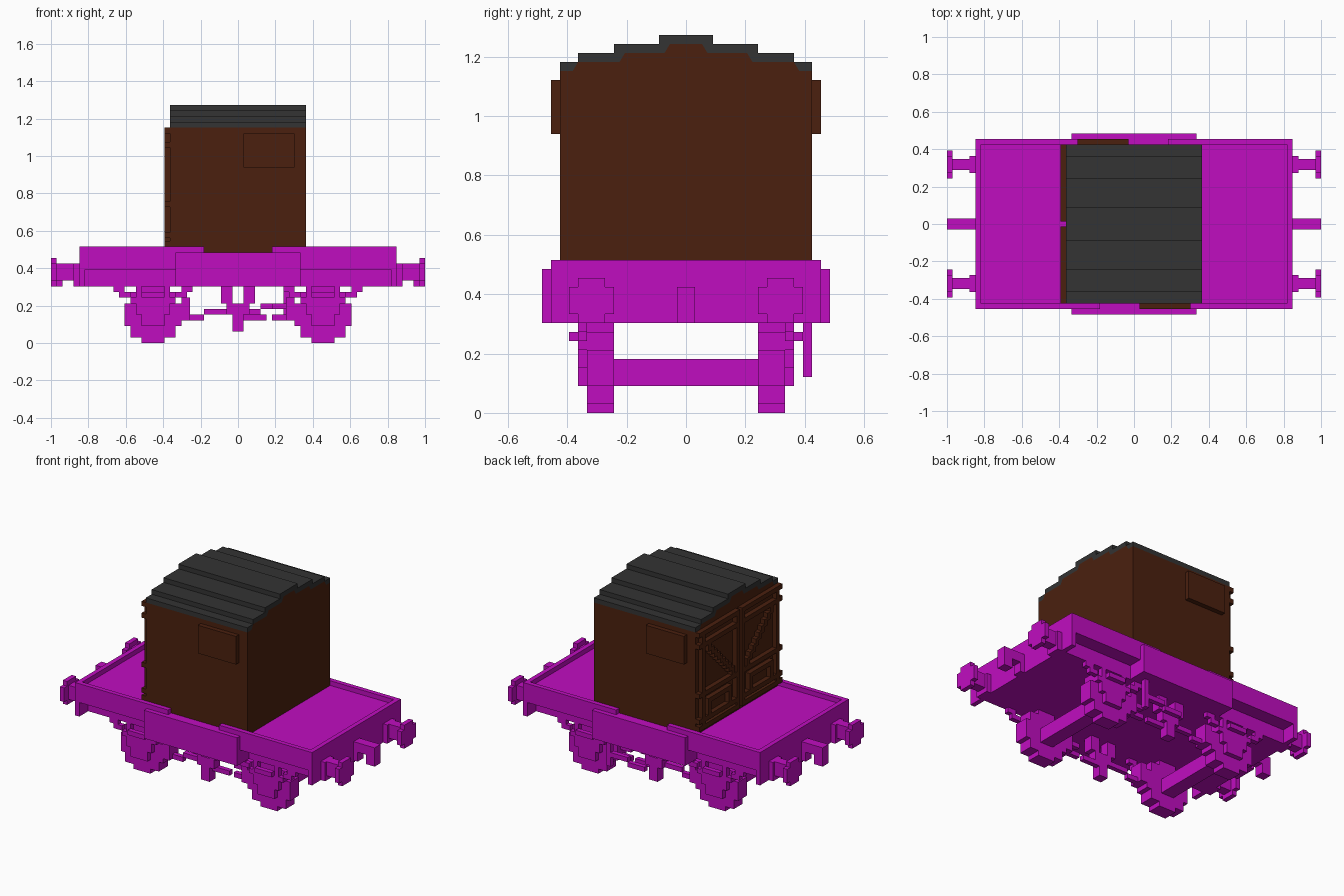
import bpy
import bmesh
from mathutils import Vector

cube = bpy.data.objects.get("Cube")
if cube:
    bpy.data.objects.remove(cube)

U = 1 / 33  # one block of the grid


def material(name, rgb):
    m = bpy.data.materials.new(name)
    m.use_nodes = True
    m.diffuse_color = (*rgb, 1)
    bsdf = next(n for n in m.node_tree.nodes if n.type == 'BSDF_PRINCIPLED')
    bsdf.inputs["Base Color"].default_value = (*rgb, 1)
    bsdf.inputs["Roughness"].default_value = 0.8
    return m


PURPLE = material("wagon purple", (0.53, 0.004, 0.53))
BROWN = material("container brown", (0.07, 0.0144, 0.0045))
GREY = material("roof grey", (0.033, 0.033, 0.033))


def finish(name, bm, mat):
    bmesh.ops.recalc_face_normals(bm, faces=bm.faces)
    mesh = bpy.data.meshes.new(name)
    bm.to_mesh(mesh)
    bm.free()
    mesh.materials.append(mat)
    ob = bpy.data.objects.new(name, mesh)
    bpy.context.collection.objects.link(ob)


def blocks(name, mat, boxes, mx=False, my=False):
    """Boxes as x, y and z ranges in blocks, mirrored in x and/or y."""
    bm = bmesh.new()
    for x0, x1, y0, y1, z0, z1 in boxes:
        for sx in ((1, -1) if mx else (1,)):
            for sy in ((1, -1) if my else (1,)):
                lo = Vector((x0, y0, z0))
                hi = Vector((x1, y1, z1))
                mid = (lo + hi) / 2
                vs = bmesh.ops.create_cube(bm, size=1)["verts"]
                for v in vs:
                    v.co = v.co * (hi - lo) + mid
                    v.co = Vector((v.co.x * sx, v.co.y * sy, v.co.z)) * U
    finish(name, bm, mat)


def extrude_x(name, mat, outline, x0, x1):
    """Closed y-z outline pulled along x."""
    bm = bmesh.new()
    face = bm.faces.new([bm.verts.new((x0 * U, y * U, z * U)) for y, z in outline])
    out = bmesh.ops.extrude_face_region(bm, geom=[face])
    moved = [g for g in out["geom"] if isinstance(g, bmesh.types.BMVert)]
    bmesh.ops.translate(bm, verts=moved, vec=((x1 - x0) * U, 0, 0))
    finish(name, bm, mat)


def mirrored(half):
    return half + [(-y, z) for y, z in reversed(half)]


# Container body and stepped roof
under = [(14, 38), (12.6, 38), (12, 39), (7.4, 39), (6.8, 40), (2.4, 40), (1.8, 41)]
over = [(14, 39), (12, 39), (12, 40), (8, 40), (8, 41), (3, 41), (3, 42)]
extrude_x("container_body", BROWN, mirrored([(14, 16)] + under), -12, 12)
extrude_x("container_roof", GREY, mirrored(over) + mirrored(under)[::-1], -12, 12)

# Side plates, one towards each end
blocks("side_plates", BROWN, [(1, 10, -15, -14, 31, 37), (-10, -1, 14, 15, 31, 37)])

# Door end: frames, hinge bars, mid rails and stepped diagonal braces
door = [
    (0.4, 1.4, 17, 38), (12, 13, 17, 38),
    (0.4, 14, 37, 38), (0.4, 14, 17, 18),
    (1, 14, 34.5, 35.5), (1, 14, 24, 25), (1, 14, 18.5, 19.5),
    (3, 11, 22, 23), (3, 4, 19, 23), (10, 11, 19, 23),
]
braces = [(2 + i, 3 + i, 25 + i, 26.6 + i) for i in range(9)]
blocks("container_doors", BROWN,
       [(-13, -12, *part) for part in door + braces], my=True)

# Wagon deck, recessed sole bars, end beams and low walls
blocks("wagon_deck", PURPLE, [(-28, 28, -15, 15, 13, 16)])
blocks("sole_frame", PURPLE, [(-27, 27, -12, 12, 10, 13)])
blocks("end_beams", PURPLE, [(27, 28, -15, 15, 10, 17)], mx=True)
blocks("side_walls", PURPLE, [(6, 27, 14, 15, 16, 17)], mx=True, my=True)
blocks("side_panels", PURPLE, [(-11, 11, 12, 16, 10, 16)], my=True)

# Buffers and coupling hooks
blocks("buffers", PURPLE, [
    (28, 29, 9, 12, 10, 14), (29, 32, 9.5, 11.5, 11, 14),
    (32, 33, 8, 13, 11, 14), (32, 33, 9, 12, 10, 15),
], mx=True, my=True)
blocks("couplings", PURPLE, [
    (28, 29, -1, 1, 10, 14), (29, 33, -1, 1, 12, 14), (31, 33, -1, 1, 10, 12),
], mx=True)

# Wheels as stacked courses, and axles
blocks("wheels", PURPLE, [
    (13, 17, 8, 11, 0, 1), (11, 19, 8, 11, 1, 3), (10, 20, 8, 11, 3, 7),
    (11, 19, 8, 11, 7, 9), (13, 17, 8, 11, 9, 10),
], mx=True, my=True)
blocks("axles", PURPLE, [(13.5, 16.5, -8, 8, 3, 6)], mx=True)

# Axle guards, axle boxes and leaf springs
blocks("axle_guards", PURPLE, [
    (13, 17, 11, 12, 3, 7), (12, 13, 11, 12, 5, 10), (17, 18, 11, 12, 5, 10),
], mx=True, my=True)
blocks("leaf_springs", PURPLE, [
    (11, 19, 11, 12, 7, 8), (9, 11, 11, 12, 8, 9), (19, 21, 11, 12, 8, 9),
    (8, 10, 11, 12, 9, 10), (20, 22, 11, 12, 9, 10), (13, 17, 12, 13, 8, 9),
], mx=True, my=True)

# Brake gear: hangers, crank, push rods and shoes
blocks("brake_hangers", PURPLE, [(1, 3, 9, 11, 7, 10), (0, 2, 9, 11, 5, 7)],
       mx=True, my=True)
blocks("brake_cranks", PURPLE, [
    (-1, 1, 9, 11, 2, 5), (-6, -1, 9, 10, 5, 6), (0, 5, 9, 10, 4, 5),
    (6, 9, 9, 10, 6, 7), (-9, -6, 9, 10, 4, 5), (6, 9, 9, 10, 4, 5),
], my=True)
blocks("brake_shoes", PURPLE, [(8.5, 10, 8, 11, 4, 8)], mx=True, my=True)

# Hand brake lever on the rear side
blocks("brake_lever", PURPLE, [
    (8, 9, 13, 14, 4, 10), (4, 8, 13, 14, 6, 7), (0, 4, 13, 14, 5, 6),
])
